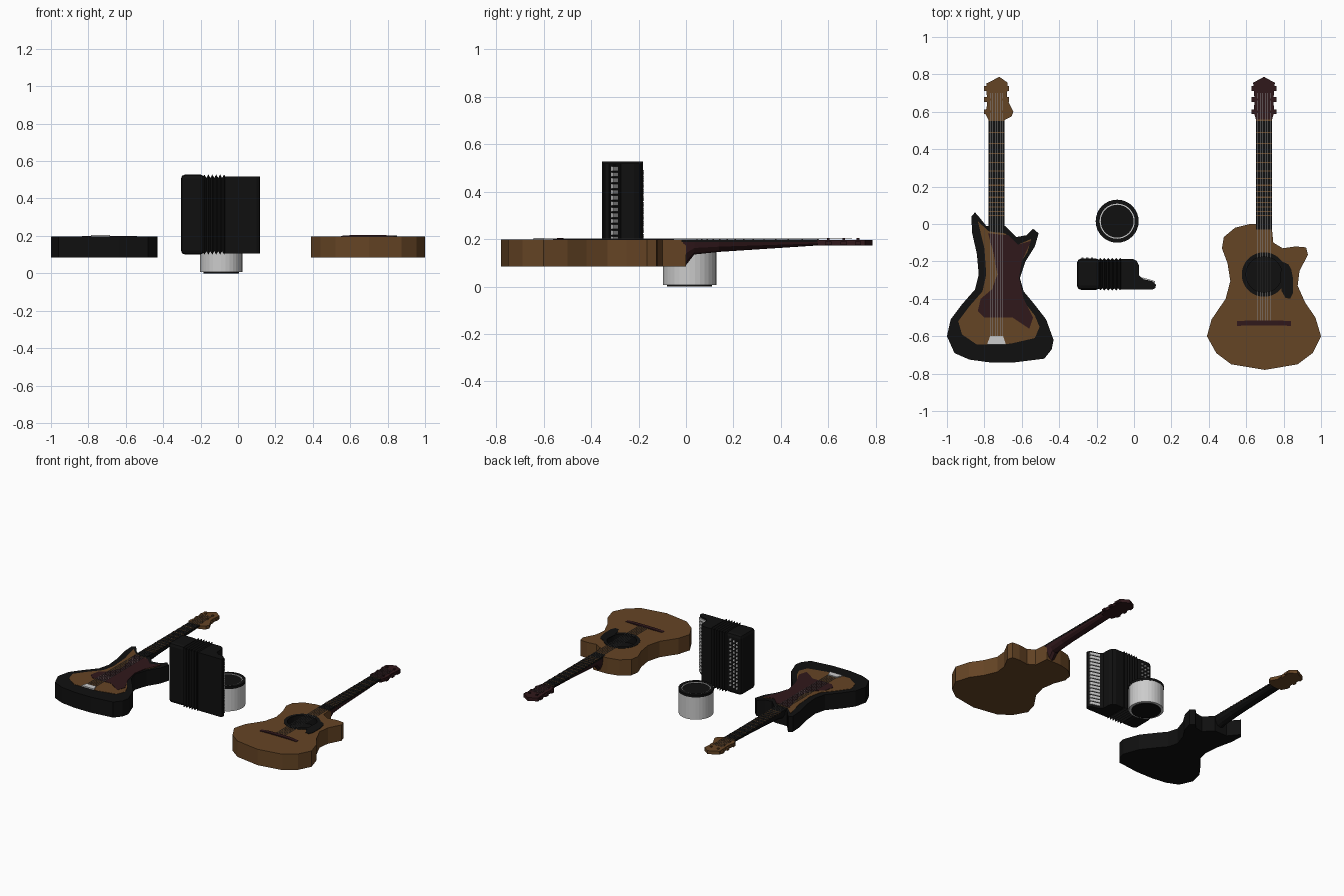
import bpy, bmesh
from math import cos, sin, pi
from mathutils import Vector

if "Cube" in bpy.data.objects:
    bpy.data.objects.remove(bpy.data.objects["Cube"])


def material(name, r, g, b):
    m = bpy.data.materials.new(name)
    m.diffuse_color = (r, g, b, 1)
    m.use_nodes = True
    m.node_tree.nodes["Principled BSDF"].inputs["Base Color"].default_value = m.diffuse_color
    return m


BLACK = material("black", 0.005, 0.005, 0.005)
WOOD = material("wood", 0.13, 0.058, 0.018)
RED = material("rosewood", 0.03, 0.009, 0.011)
WHITE = material("white", 0.7, 0.7, 0.7)
STEEL = material("steel", 0.25, 0.25, 0.25)


def finish(name, bm, mat):
    bmesh.ops.recalc_face_normals(bm, faces=bm.faces)
    me = bpy.data.meshes.new(name)
    bm.to_mesh(me)
    bm.free()
    me.materials.append(mat)
    ob = bpy.data.objects.new(name, me)
    bpy.context.collection.objects.link(ob)
    return ob


def prism(name, pts, z0, z1, mat):
    """Outline in plan, extruded upwards."""
    bm = bmesh.new()
    f = bm.faces.new([bm.verts.new((x, y, z0)) for x, y in pts])
    new = bmesh.ops.extrude_face_region(bm, geom=[f])["geom"]
    bmesh.ops.translate(bm, vec=(0, 0, z1 - z0),
                        verts=[v for v in new if isinstance(v, bmesh.types.BMVert)])
    return finish(name, bm, mat)


def boxes(name, spans, mat, bevel=0):
    """One object made of boxes, each (x0, x1, y0, y1, z0, z1)."""
    bm = bmesh.new()
    for x0, x1, y0, y1, z0, z1 in spans:
        vs = bmesh.ops.create_cube(bm, size=1)["verts"]
        for v in vs:
            v.co = Vector(((x0 + x1) / 2 + v.co.x * (x1 - x0), (y0 + y1) / 2 + v.co.y * (y1 - y0),
                           (z0 + z1) / 2 + v.co.z * (z1 - z0)))
    if bevel:
        bmesh.ops.bevel(bm, geom=bm.edges[:], offset=bevel, segments=2, profile=0.5, affect='EDGES')
    return finish(name, bm, mat)


def loft(name, rings, mat):
    """Skin matching closed rings and cap both ends."""
    bm = bmesh.new()
    rows = [[bm.verts.new(p) for p in r] for r in rings]
    n = len(rows[0])
    for a, b in zip(rows, rows[1:]):
        for i in range(n):
            bm.faces.new((a[i], a[(i + 1) % n], b[(i + 1) % n], b[i]))
    bm.faces.new(rows[0])
    bm.faces.new(rows[-1])
    return finish(name, bm, mat)


def circle(cx, cy, r, n=32):
    return [(cx + r * cos(2 * pi * i / n), cy + r * sin(2 * pi * i / n)) for i in range(n)]


def ring(name, cx, cy, r0, r1, z0, z1, mat, n=32):
    """Flat annulus with thickness."""
    prof = [(r0, z0), (r1, z0), (r1, z1), (r0, z1)]
    bm = bmesh.new()
    rows = []
    for i in range(n):
        a = 2 * pi * i / n
        rows.append([bm.verts.new((cx + r * cos(a), cy + r * sin(a), z)) for r, z in prof])
    for i in range(n):
        a, b = rows[i], rows[(i + 1) % n]
        for j in range(4):
            bm.faces.new((a[j], a[(j + 1) % 4], b[(j + 1) % 4], b[j]))
    return finish(name, bm, mat)


def neck_parts(kind, cx, neck_mat, head_mat, head, stations, string_end):
    """Neck, fretboard, frets, headstock, pegs and strings shared by both guitars."""
    rings = []
    for y, low, hw in stations:
        rings.append([(cx + hw * cos(pi + pi * k / 6), y, 0.19 + (0.19 - low) * sin(pi + pi * k / 6))
                      for k in range(7)])
    loft(kind + "_neck", rings, neck_mat)
    boxes(kind + "_fretboard", [(cx - 0.042, cx + 0.042, -0.03, 0.56, 0.188, 0.199)], BLACK)
    boxes(kind + "_frets", [(cx - 0.042, cx + 0.042, y - 0.003, y + 0.003, 0.195, 0.201)
                            for y in [0.555 - 0.6 * (1 - 0.91 ** k) * 1.2 for k in range(14)]], WOOD)
    prism(kind + "_headstock", [(cx + x, y) for x, y in head], 0.172, 0.196, head_mat)
    pegs = []
    for y in (0.60, 0.665, 0.725):
        for s in (-1, 1):
            xs = sorted((cx + s * 0.03, cx + s * 0.066))
            pegs.append((*xs, y - 0.013, y + 0.013, 0.175, 0.19))
            pegs.append((cx + s * 0.028 - 0.006, cx + s * 0.028 + 0.006, y - 0.006, y + 0.006, 0.19, 0.204))
    boxes(kind + "_tuning_pegs", pegs, head_mat)
    boxes(kind + "_strings", [(cx + x - 0.001, cx + x + 0.001, string_end, 0.7, 0.2015, 0.2035)
                              for x in [-0.033 + 0.0132 * k for k in range(6)]], STEEL)


# Electric guitar
prism("electric_body", [
    (-.87, .04), (-.85, .062), (-.83, .04), (-.79, -.01), (-.69, -.01), (-.63, -.07), (-.575, -.06),
    (-.54, -.025), (-.51, -.05), (-.53, -.12), (-.58, -.2), (-.61, -.29), (-.59, -.36), (-.54, -.42),
    (-.47, -.51), (-.43, -.62), (-.44, -.67), (-.48, -.72), (-.64, -.74), (-.77, -.74), (-.88, -.725),
    (-.96, -.69), (-1, -.6), (-.98, -.51), (-.92, -.43), (-.85, -.35), (-.83, -.27), (-.84, -.16),
    (-.865, -.05)], 0.085, 0.196, BLACK)
prism("electric_top_panel", [
    (-.835, .015), (-.775, -.04), (-.69, -.05), (-.62, -.11), (-.55, -.08), (-.57, -.15), (-.62, -.23),
    (-.635, -.32), (-.6, -.4), (-.53, -.49), (-.505, -.55), (-.53, -.61), (-.66, -.64), (-.84, -.645),
    (-.92, -.59), (-.94, -.52), (-.88, -.44), (-.81, -.36), (-.79, -.27), (-.8, -.13)], 0.19, 0.198, WOOD)
prism("electric_pickguard", [
    (-.78, -.05), (-.67, -.06), (-.62, -.11), (-.55, -.09), (-.6, -.2), (-.615, -.29), (-.59, -.4),
    (-.54, -.5), (-.56, -.56), (-.65, -.5), (-.8, -.5), (-.835, -.465), (-.82, -.4), (-.76, -.35),
    (-.73, -.27), (-.75, -.16)], 0.192, 0.2, RED)
prism("electric_bridge", [(-.785, -.643), (-.685, -.643), (-.7, -.6), (-.77, -.6)], 0.19, 0.205, WHITE)
neck_parts("electric", -0.735, BLACK, WOOD, [
    (-.042, .555), (-.06, .59), (-.05, .64), (-.055, .75), (.015, .787), (.06, .755), (.055, .67),
    (.09, .6), (.08, .575), (.042, .555)],
    [(-0.05, 0.12, 0.042), (0.03, 0.135, 0.042), (0.14, 0.146, 0.042), (0.57, 0.174, 0.04)], -0.61)

# Acoustic guitar, with a dark well for the sound hole
body = prism("acoustic_body", [
    (.62, 0), (.735, 0), (.745, -.1), (.795, -.13), (.865, -.12), (.92, -.125), (.93, -.165),
    (.885, -.25), (.875, -.33), (.915, -.42), (.97, -.5), (1, -.6), (.955, -.69), (.875, -.75),
    (.7, -.78), (.52, -.75), (.44, -.69), (.39, -.6), (.415, -.51), (.49, -.4), (.515, -.305),
    (.5, -.21), (.47, -.13), (.48, -.07), (.54, -.02)], 0.085, 0.198, WOOD)
cutter = prism("sound_hole_cutter", circle(0.695, -0.27, 0.1), 0.14, 0.3, BLACK)
cutter.hide_render = True
cutter.hide_set(True)
cut = body.modifiers.new("sound_hole", 'BOOLEAN')
cut.object = cutter
cut.operation = 'DIFFERENCE'
cut.solver = 'EXACT'
ring("sound_hole_wall", 0.695, -0.27, 0.096, 0.102, 0.14, 0.198, BLACK)
ring("sound_hole_rosette", 0.695, -0.27, 0.096, 0.119, 0.195, 0.2, BLACK)
prism("sound_hole_floor", circle(0.695, -0.27, 0.101), 0.139, 0.142, BLACK)
prism("acoustic_pickguard", [(.79, -.2), (.825, -.215), (.84, -.24), (.85, -.29), (.85, -.37), (.835, -.4),
                             (.81, -.395), (.79, -.36), (.78, -.3)], 0.195, 0.201, BLACK)
loft("acoustic_bridge", [[(x, -0.545 + d, 0.19), (x, -0.519 + d, 0.19), (x, -0.519 + d, z), (x, -0.545 + d, z)]
                         for x, d, z in ((.55, 0, .2), (.62, .003, .205), (.77, .003, .205), (.84, 0, .2))], RED)
neck_parts("acoustic", 0.695, RED, RED, [
    (-.042, .555), (-.055, .6), (-.05, .66), (-.058, .755), (0, .787), (.058, .755), (.05, .66),
    (.055, .6), (.042, .555)],
    [(-0.012, 0.085, 0.042), (0.0, 0.09, 0.042), (0.035, 0.135, 0.042), (0.14, 0.146, 0.042),
     (0.57, 0.174, 0.04)], -0.525)

# Accordion: button side, pleated bellows, keyboard side
boxes("accordion_button_case", [(-.305, -.18, -.352, -.185, .1, .528)], BLACK, 0.022)
pleats = []
for i in range(13):
    d = 0.0 if i % 2 else 0.018
    x = -0.19 + 0.0105 * i
    y0, y1, z0, z1 = -0.355 + d * .6, -0.182 - d * .6, 0.1 + d, 0.528 - d
    pleats.append([(x, y0, z0), (x, y1, z0), (x, y1, z1), (x, y0, z1)])
loft("accordion_bellows", pleats, BLACK)
prism("accordion_keyboard_case", [
    (-.07, -.187), (-.005, -.187), (.015, -.197), (.026, -.22), (.028, -.275), (.05, -.295), (.1, -.307),
    (.118, -.325), (.114, -.342), (.1, -.35), (-.07, -.35)], 0.105, 0.518, BLACK)
for i in range(16):
    z = 0.12 + i * 0.0245
    prism("piano_key", [(.045, -.295), (.1, -.31), (.112, -.316), (.113, -.307), (.1, -.301), (.045, -.286)],
          z, z + 0.018, WHITE)
boxes("accordion_buttons", [(x - .006, x + .006, -.19, -.178, z + k * .006 - .006, z + k * .006 + .006)
                            for k, x in enumerate((-.275, -.25, -.225))
                            for z in [0.15 + 0.027 * j for j in range(13)]], WHITE)

# Drum
DX, DY = -0.09, 0.015
prism("drum_shell", circle(DX, DY, 0.113), 0.006, 0.172, WHITE)
prism("drum_bottom_head", circle(DX, DY, 0.095), 0.0, 0.01, BLACK)
prism("drum_top_head", circle(DX, DY, 0.1), 0.165, 0.175, BLACK)
ring("drum_rim", DX, DY, 0.094, 0.115, 0.165, 0.182, BLACK)
ring("drum_inner_band", DX, DY, 0.088, 0.094, 0.17, 0.18, WHITE)
